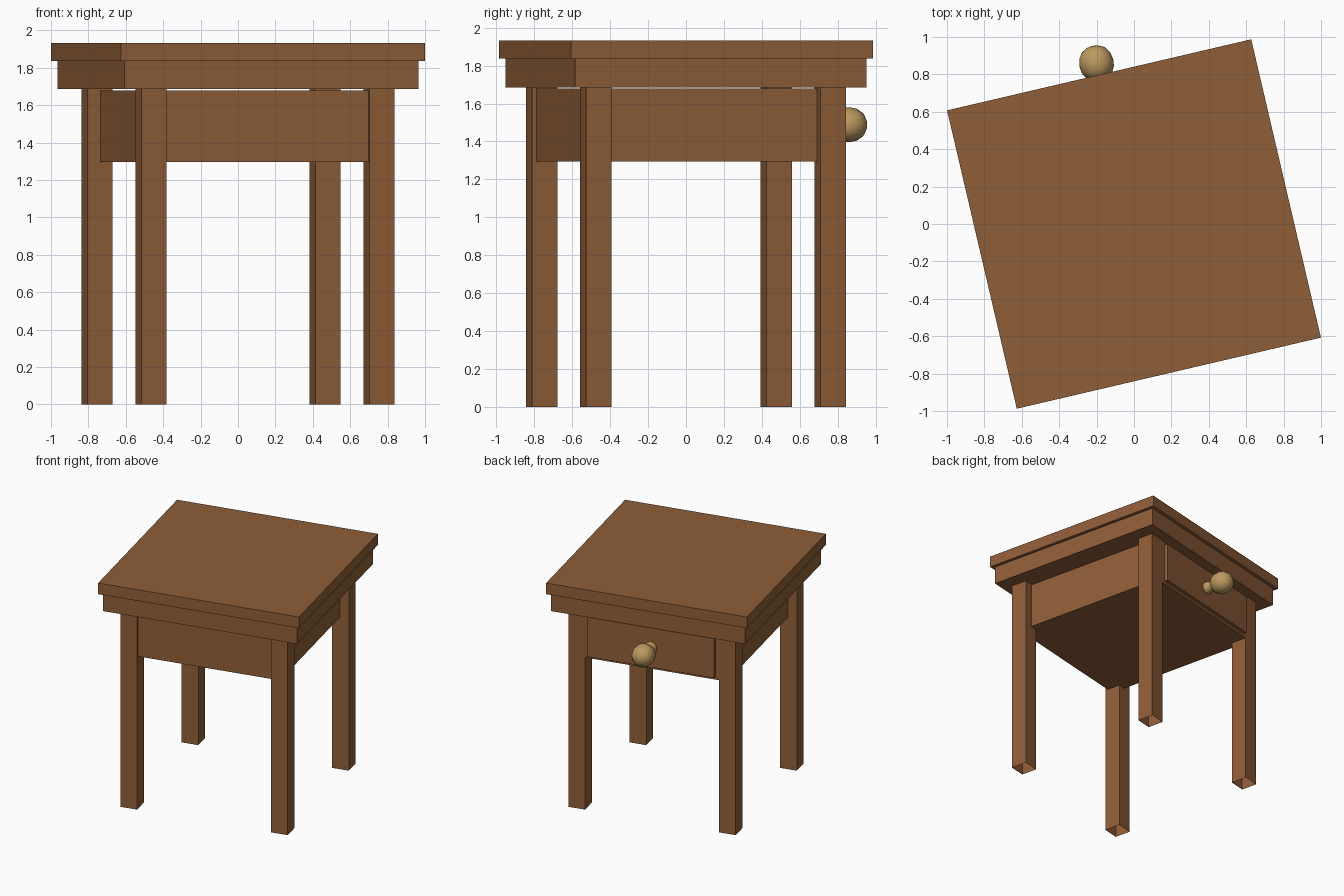
import bpy, bmesh, math
from mathutils import Matrix

if "Cube" in bpy.data.objects:
    bpy.data.objects.remove(bpy.data.objects["Cube"])

# The whole table is turned a little about the vertical axis
TURN = Matrix.Rotation(math.radians(13.15), 4, 'Z')


def material(name, color):
    m = bpy.data.materials.new(name)
    m.diffuse_color = (*color, 1.0)
    m.use_nodes = True
    m.node_tree.nodes["Principled BSDF"].inputs["Base Color"].default_value = m.diffuse_color
    return m


WOOD = material("brown_wood", (0.275, 0.112, 0.040))
BRASS = material("brass", (0.50, 0.32, 0.115))


def finish(name, bm, mat):
    bm.transform(TURN)
    bmesh.ops.recalc_face_normals(bm, faces=bm.faces)
    me = bpy.data.meshes.new(name)
    bm.to_mesh(me)
    bm.free()
    me.materials.append(mat)
    ob = bpy.data.objects.new(name, me)
    bpy.context.collection.objects.link(ob)
    return ob


def box(name, x, y, z, open_ends=False):
    """Box from (min, max) ranges; open_ends leaves off top and bottom."""
    bm = bmesh.new()
    bmesh.ops.create_cube(bm, size=1)
    for v in bm.verts:
        v.co = [r[0] if c < 0 else r[1] for c, r in zip(v.co, (x, y, z))]
    if open_ends:
        bm.normal_update()
        ends = [f for f in bm.faces if abs(f.normal.z) > 0.5]
        bmesh.ops.delete(bm, geom=ends, context='FACES_ONLY')
    return finish(name, bm, WOOD)


# Table top in two steps
box("table_top", (-0.835, 0.835), (-0.819, 0.819), (1.837, 1.932))
box("top_rim", (-0.808, 0.808), (-0.789, 0.789), (1.685, 1.837))

# Drawer case and the raised drawer front on the back
box("drawer_case", (-0.622, 0.622), (-0.680, 0.702), (1.295, 1.679))
box("drawer_front", (-0.528, 0.528), (0.695, 0.732), (1.32, 1.655))

# Four hollow legs, open at the floor
H = 0.069
for yn, cy in (("front", -0.634), ("back", 0.634)):
    for xn, cx in (("left", -0.626), ("right", 0.626)):
        box(f"{yn}_{xn}_leg", (cx - H, cx + H), (cy - H, cy + H),
            (0, 1.685), open_ends=True)

# Turned knob: (radius, distance along y)
profile = [(0.052, 0.73), (0.052, 0.752), (0.040, 0.775), (0.045, 0.797),
           (0.072, 0.818), (0.088, 0.848), (0.0925, 0.885), (0.084, 0.925),
           (0.062, 0.957), (0.030, 0.974), (0.0, 0.978)]
bm = bmesh.new()
verts = [bm.verts.new((r, y, 1.488)) for r, y in profile]
edges = [bm.edges.new(p) for p in zip(verts, verts[1:])]
bmesh.ops.spin(bm, geom=verts + edges, cent=(0, 0, 1.488), axis=(0, 1, 0),
               angle=math.tau, steps=12, use_duplicate=False)
bmesh.ops.remove_doubles(bm, verts=bm.verts, dist=0.0005)
knob = finish("drawer_knob", bm, BRASS)
for p in knob.data.polygons:
    p.use_smooth = True
